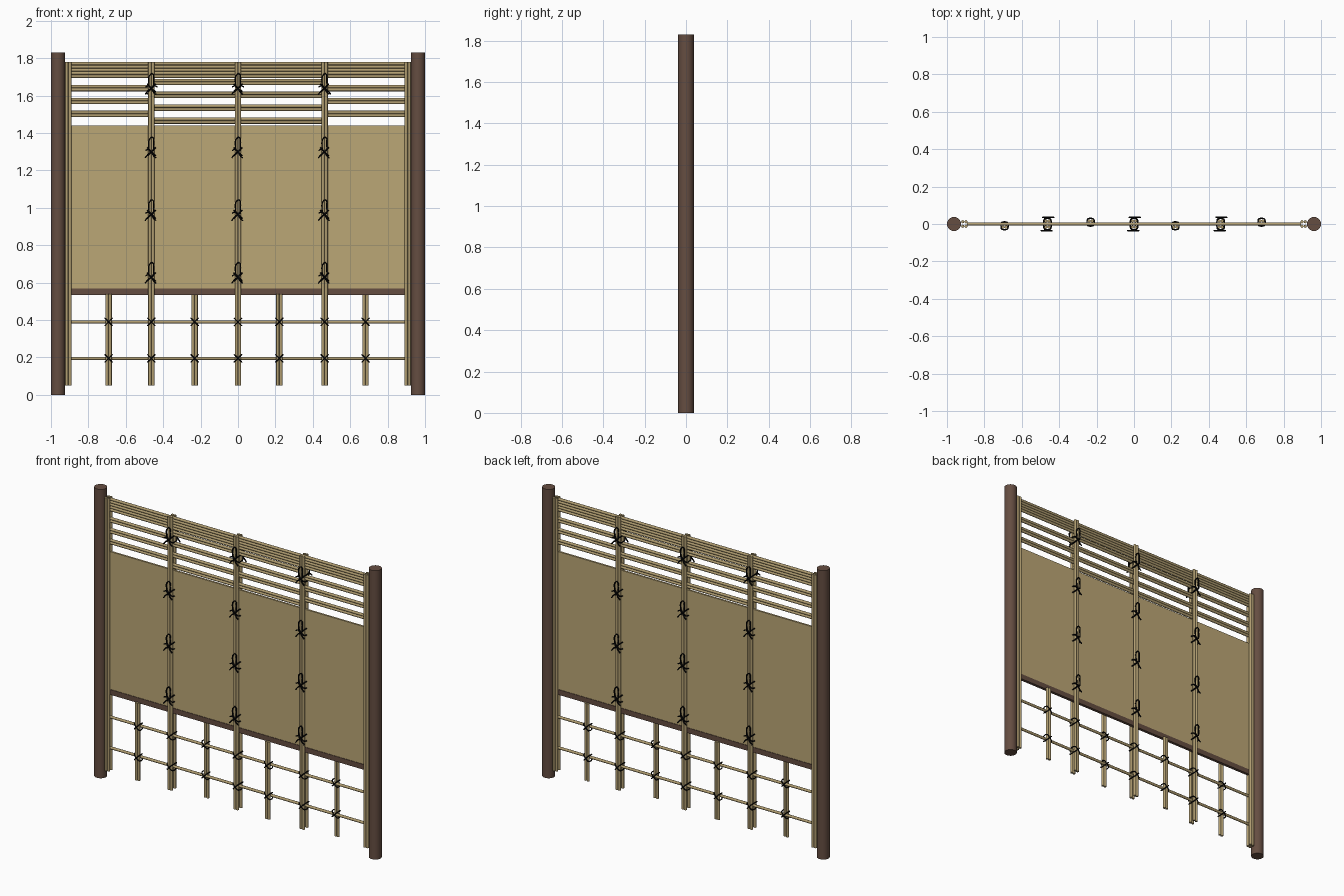
import bpy, bmesh, math
from mathutils import Vector

if "Cube" in bpy.data.objects:
    bpy.data.objects.remove(bpy.data.objects["Cube"], do_unlink=True)


def material(name, rgb):
    m = bpy.data.materials.new(name)
    m.use_nodes = True
    m.diffuse_color = (*rgb, 1)
    bsdf = next(n for n in m.node_tree.nodes if n.type == 'BSDF_PRINCIPLED')
    bsdf.inputs["Base Color"].default_value = (*rgb, 1)
    return m


WOOD = material("dark brown wood", (0.13, 0.075, 0.053))
BAMBOO = material("bamboo", (0.44, 0.34, 0.165))
PANEL = material("tan panel", (0.50, 0.385, 0.18))
CORD = material("black cord", (0.003, 0.003, 0.003))

R = 0.0085           # radius of one cane
LAYER = 2 * R        # distance from the middle plane to an outer layer
SIDE = 0.892         # half width between the edge strips
BOTTOM, TOP = 0.05, 1.78
MAIN = (-0.463, 0.0, 0.463)


def link(name, mesh, mat, smooth=True):
    mesh.materials.append(mat)
    ob = bpy.data.objects.new(name, mesh)
    bpy.context.collection.objects.link(ob)
    if smooth:
        bpy.ops.object.select_all(action='DESELECT')
        ob.select_set(True)
        bpy.context.view_layer.objects.active = ob
        bpy.ops.object.shade_smooth_by_angle(angle=math.radians(50))
    return ob


def poles(name, ends, radius, mat, sides=12):
    """One object made of round poles, each given by its two end points."""
    bm = bmesh.new()
    for a, b in ends:
        a, b = Vector(a), Vector(b)
        made = bmesh.ops.create_cone(bm, cap_ends=True, segments=sides,
                                     radius1=radius, radius2=radius, depth=(b - a).length)
        turn = Vector((0, 0, 1)).rotation_difference(b - a).to_matrix()
        bmesh.ops.rotate(bm, verts=made["verts"], matrix=turn)
        bmesh.ops.translate(bm, verts=made["verts"], vec=(a + b) / 2)
    mesh = bpy.data.meshes.new(name)
    bm.to_mesh(mesh)
    bm.free()
    return link(name, mesh, mat)


def box(name, half_x, half_y, z0, z1, mat):
    bm = bmesh.new()
    bmesh.ops.create_cube(bm, size=1)
    bmesh.ops.scale(bm, verts=bm.verts, vec=(2 * half_x, 2 * half_y, z1 - z0))
    bmesh.ops.translate(bm, verts=bm.verts, vec=(0, 0, (z0 + z1) / 2))
    mesh = bpy.data.meshes.new(name)
    bm.to_mesh(mesh)
    bm.free()
    return link(name, mesh, mat, smooth=False)


def upright(x, y, top):
    """A side-by-side pair of standing canes."""
    return [((x + s * R, y, BOTTOM), (x + s * R, y, top)) for s in (-1, 1)]


def level(x0, x1, z):
    return (x0, 0, z), (x1, 0, z)


def cords(name, strands, radius):
    """Round cords along strands of (points, closed)."""
    curve = bpy.data.curves.new(name, 'CURVE')
    curve.dimensions = '3D'
    curve.bevel_depth = radius
    curve.bevel_resolution = 1
    curve.resolution_u = 4
    curve.use_fill_caps = True
    for points, closed in strands:
        spline = curve.splines.new('BEZIER')
        spline.bezier_points.add(len(points) - 1)
        spline.use_cyclic_u = closed
        for bp, p in zip(spline.bezier_points, points):
            bp.co = p
            bp.handle_left_type = bp.handle_right_type = 'AUTO'
    temp = bpy.data.objects.new(name + "_helper", curve)
    bpy.context.collection.objects.link(temp)
    bpy.context.view_layer.update()
    graph = bpy.context.evaluated_depsgraph_get()
    mesh = bpy.data.meshes.new_from_object(temp.evaluated_get(graph))
    bpy.data.objects.remove(temp, do_unlink=True)
    mesh.materials.clear()
    return link(name, mesh, CORD)


def lashing(x, z, y0, y1, reach=0.019):
    """Two crossed rings wrapped round a joint, from depth y0 to y1."""
    rings = []
    for lean in (-1, 1):
        ring = []
        for i in range(12):
            a = math.tau * (i + 0.5) / 12
            c, s = (math.copysign(math.sqrt(abs(v)), v) for v in (math.cos(a), math.sin(a)))
            ring.append((x + reach * c, (y0 + y1) / 2 + s * (y1 - y0) / 2,
                         z + lean * reach * c))
        rings.append((ring, True))
    return rings


# Side posts and the doubled edge strips beside them
for side, s in (("left", 1), ("right", -1)):
    poles(side + "_post", [((s * 0.9625, 0, 0), (s * 0.9625, 0, 1.83))], 0.0375, WOOD, 24)
    poles(side + "_edge_strip",
          upright(s * 0.907, -0.012, TOP) + upright(s * 0.907, 0.012, TOP), R, BAMBOO)

# Infill panel and its bottom rail
box("panel", SIDE, 0.006, 0.565, 1.44, PANEL)
box("bottom_rail", SIDE, 0.009, 0.535, 0.568, WOOD)

# Closely stacked canes along the top
poles("top_stack", [level(-SIDE, SIDE, 1.771 - i * 2 * R) for i in range(5)], R, BAMBOO)

# Staggered slats, each a pair of canes
for name, x0, x1, z0, count in (("right_slats", -SIDE, MAIN[0], 1.640, 3),
                                ("centre_slats", MAIN[0], MAIN[2], 1.673, 4),
                                ("left_slats", MAIN[2], SIDE, 1.640, 3)):
    poles(name, [level(x0, x1, z0 - i * 0.069 + s * R)
                 for i in range(count) for s in (-1, 1)], R, BAMBOO)

# Full height uprights, paired on the front and back
for label, x in zip(("right", "centre", "left"), MAIN):
    poles(label + "_upright", upright(x, -LAYER, TOP) + upright(x, LAYER, TOP), R, BAMBOO)

# Short lower uprights, alternating front and back
SHORT = ((-0.692, -1), (-0.232, 1), (0.221, -1), (0.682, 1))
for i, (x, s) in enumerate(SHORT):
    poles(f"short_upright_{i + 1}", upright(x, s * LAYER, 0.54), R, BAMBOO)

# Lower cross canes
RODS = (0.195, 0.39)
poles("cross_canes", [level(-SIDE, SIDE, z) for z in RODS], R, BAMBOO)

# Cord lashings where the lower canes cross
joints = []
for z in RODS:
    for x in MAIN:
        joints += lashing(x, z, -0.03, 0.03)
    for x, s in SHORT:
        joints += lashing(x, z, *sorted((s * 0.03, -s * 0.011)))
cords("lower_lashings", joints, 0.0035)

# Knotted ties with a loop and loose ends on both faces
LOOP = [(0, 0), (-0.014, 0.035), (-0.006, 0.072), (0.007, 0.076), (0.011, 0.05)]
TAILS = ([(0, 0), (-0.016, -0.012), (-0.034, -0.034)],
         [(0, 0), (0.012, -0.022), (0.026, -0.034)],
         [(0, 0), (-0.016, 0.012), (-0.032, 0.006)])
for label, x in zip(("right", "centre", "left"), MAIN):
    strands = []
    for z in (0.63, 0.965, 1.3, 1.64):
        strands += lashing(x, z, -0.03, 0.03, 0.02)
        for s in (1, -1):
            for path in (LOOP, *TAILS):
                strands.append(([(x + s * u, -s * 0.035, z + v) for u, v in path],
                                path is LOOP))
    cords(label + "_ties", strands, 0.004)
